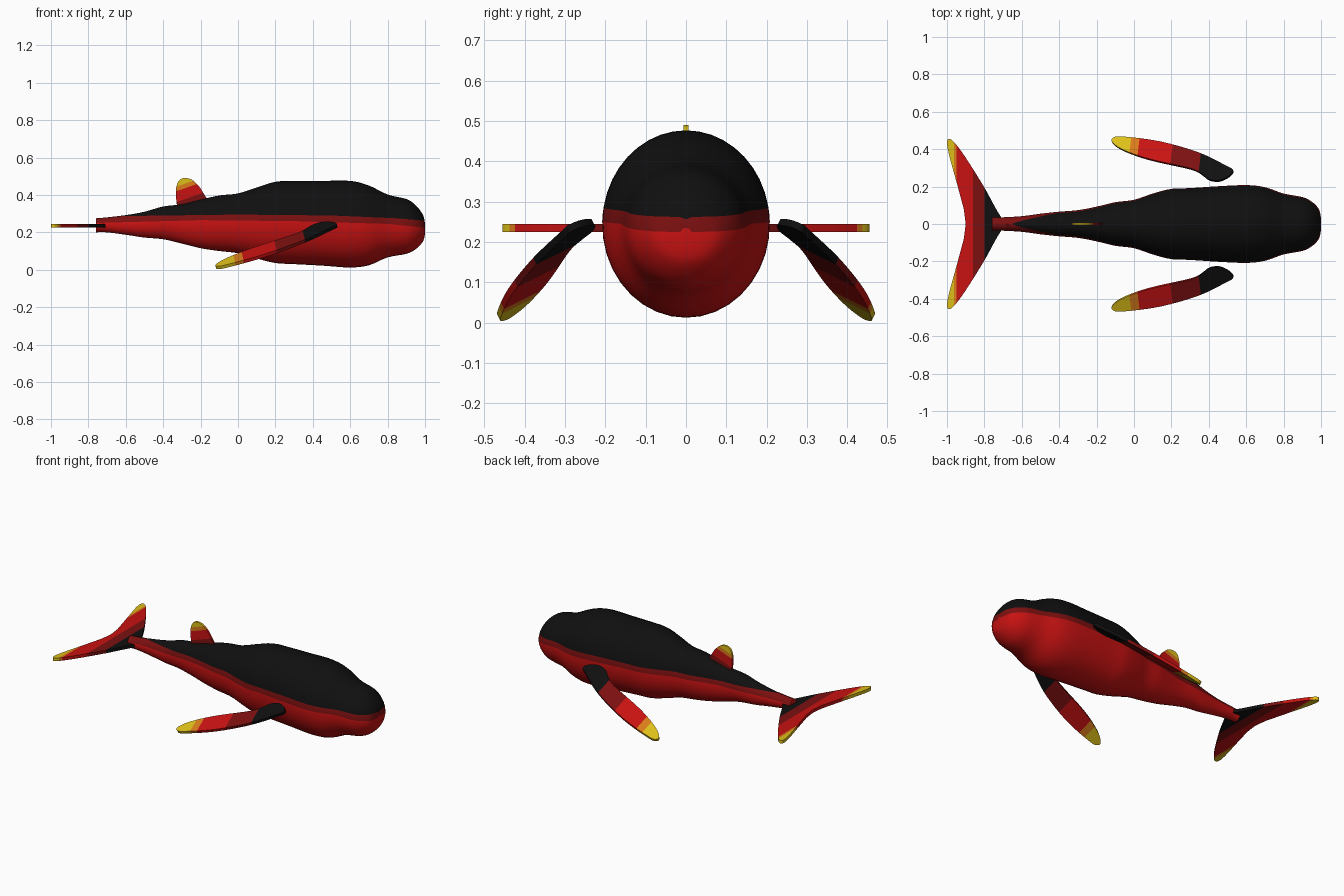
import bpy, bmesh, math
from mathutils import Vector

cube = bpy.data.objects.get("Cube")
if cube:
    bpy.data.objects.remove(cube)


def material(name, rgb):
    m = bpy.data.materials.new(name)
    m.use_nodes = True
    m.diffuse_color = (*rgb, 1)
    bsdf = m.node_tree.nodes["Principled BSDF"]
    bsdf.inputs["Base Color"].default_value = (*rgb, 1)
    bsdf.inputs["Roughness"].default_value = 0.6
    return m


BLACK, DARK, RED, ORANGE, YELLOW = range(5)
MATERIALS = [material("black", (0.005, 0.005, 0.005)),
             material("dark red", (0.2, 0.005, 0.005)),
             material("red", (0.58, 0.006, 0.006)),
             material("orange", (0.7, 0.2, 0.01)),
             material("yellow", (0.72, 0.52, 0.01))]


def spline(keys, steps, closed=False):
    """Smooth curve through tuples of any size (Catmull-Rom)."""
    keys = [Vector(k) for k in keys]
    n, out = len(keys), []

    def key(i):
        return keys[i % n] if closed else keys[max(0, min(n - 1, i))]
    for i in range(n if closed else n - 1):
        a, b, c, d = (key(i + k) for k in (-1, 0, 1, 2))
        for s in range(steps):
            t = s / steps
            out.append(0.5 * (2 * b + (c - a) * t + (2 * a - 5 * b + 4 * c - d) * t ** 2
                              + (3 * b - 3 * c + d - a) * t ** 3))
    return out if closed else out + [keys[-1]]


def lerp_table(table, x):
    for (x0, v0), (x1, v1) in zip(table, table[1:]):
        if x <= x1:
            return v0 + (v1 - v0) * max(0, (x - x0) / (x1 - x0))
    return table[-1][1]


def finish(bm, name):
    bmesh.ops.recalc_face_normals(bm, faces=bm.faces[:])
    mesh = bpy.data.meshes.new(name)
    bm.to_mesh(mesh)
    bm.free()
    for m in MATERIALS:
        mesh.materials.append(m)
    ob = bpy.data.objects.new(name, mesh)
    bpy.context.collection.objects.link(ob)
    bpy.ops.object.select_all(action="DESELECT")
    ob.select_set(True)
    bpy.context.view_layer.objects.active = ob
    bpy.ops.object.shade_smooth_by_angle(angle=math.radians(40))
    return ob


# Body: stations of (x, top, bottom, half width), nose towards +x
STATIONS = [(-.76, .275, .20, .035), (-.7, .28, .2, .036), (-.6, .292, .187, .042),
            (-.5, .31, .172, .055), (-.4, .338, .163, .066), (-.3, .35, .14, .074),
            (-.2, .375, .115, .093), (-.1, .397, .1, .117), (0, .408, .088, .13),
            (.1, .44, .06, .163), (.2, .47, .036, .188), (.3, .475, .03, .192),
            (.45, .475, .022, .202), (.6, .475, .012, .208), (.7, .45, .024, .197),
            (.8, .402, .066, .163), (.9, .378, .085, .144), (.95, .345, .11, .12),
            (.985, .3, .145, .085), (.997, .265, .175, .05), (1, .235, .205, .015)]
BACK_LINE = [(-.76, .285), (0, .295), (.5, .29), (.85, .275), (1, .262)]
BELLY_LINE = [(-.76, .25), (-.2, .265), (.3, .26), (.8, .245), (1, .225)]
ZONES = [(RED, 9), (DARK, 2), (BLACK, 9)]

bm = bmesh.new()
rings = []
for x, top, bottom, half in spline(STATIONS, 4):
    mid, tall = (top + bottom) / 2, (top - bottom) / 2
    # Angles where the painted lines cross this cross-section
    lines = [math.asin(max(-1, min(1, (lerp_table(t, x) - mid) / tall)))
             for t in (BELLY_LINE, BACK_LINE)]
    stops = [-math.pi / 2, *lines, math.pi / 2]
    angles = [a + (b - a) * i / n for (_, n), a, b in zip(ZONES, stops, stops[1:])
              for i in range(n)] + [math.pi / 2]
    side = [(half * math.cos(a), mid + tall * math.sin(a)) for a in angles]
    loop = side + [(-y, z) for y, z in side[-2:0:-1]]
    rings.append([bm.verts.new((x, y, z)) for y, z in loop])

half_colours = [c for c, n in ZONES for _ in range(n)]
colours = half_colours + half_colours[::-1]
for r0, r1 in zip(rings, rings[1:]):
    for i, colour in enumerate(colours):
        j = (i + 1) % len(colours)
        bm.faces.new((r0[i], r0[j], r1[j], r1[i])).material_index = colour
for ring in (rings[0], rings[-1]):
    bm.faces.new(ring).material_index = RED
bmesh.ops.remove_doubles(bm, verts=bm.verts[:], dist=0.0003)
finish(bm, "body")


def fin(name, outline, thickness, direction, bands):
    """Flat fin from a 3D outline, cut into colour bands along a direction.
    bands: (colour, end distance) in order, the last one open."""
    bm = bmesh.new()
    face = bm.faces.new([bm.verts.new(p) for p in outline])
    face.normal_update()
    shift = face.normal * thickness
    extruded = bmesh.ops.extrude_face_region(bm, geom=[face], use_keep_orig=True)
    moved = [v for v in extruded["geom"] if isinstance(v, bmesh.types.BMVert)]
    bmesh.ops.translate(bm, verts=moved, vec=shift)
    bmesh.ops.translate(bm, verts=bm.verts[:], vec=-shift / 2)
    bmesh.ops.triangulate(bm, faces=[f for f in bm.faces if len(f.verts) > 4])
    direction = Vector(direction).normalized()
    for _, end in bands[:-1]:
        bmesh.ops.bisect_plane(bm, geom=bm.verts[:] + bm.edges[:] + bm.faces[:],
                               plane_co=direction * end, plane_no=direction)
    for f in bm.faces:
        d = f.calc_center_median().dot(direction)
        f.material_index = next((c for c, end in bands[:-1] if d < end), bands[-1][0])
    return finish(bm, name)


# Side fins, swept back and drooping
PADDLE = [(.53, .285), (.51, .255), (.455, .23), (.4, .237), (.36, .267), (.3, .295),
          (.08, .345), (-.06, .395), (-.115, .435), (-.11, .457), (-.06, .464),
          (.14, .438), (.35, .378), (.5, .305)]
for label, s in (("left", 1), ("right", -1)):
    points = [(x, s * y, .272 + .21 * x - .518 * y) for x, y in spline(PADDLE, 4, True)]
    fin(label + "_side_fin" if s < 0 else "far_side_fin", points, .018, (-1, s * .12, 0),
        [(BLACK, -.31), (DARK, -.155), (RED, .025), (ORANGE, .07), (YELLOW, 0)])

# Tail flukes
FLUKE = [(-.7, .02), (-.74, .085), (-.8, .195), (-.9, .355), (-.955, .43),
         (-.985, .455), (-.999, .44), (-.99, .375), (-.945, .21), (-.91, .08)]
half = spline(FLUKE, 4)
outline = half + [Vector((-.9, 0))] + [Vector((x, -y)) for x, y in half[::-1]]
fin("tail_flukes", [(x, y, .235) for x, y in outline], .02, (-1, 0, 0),
    [(BLACK, .8), (DARK, .862), (RED, .95), (ORANGE, .962), (YELLOW, 0)])

# Back fin
DORSAL = [(-.325, .33), (-.332, .40), (-.328, .45), (-.31, .482), (-.28, .49),
          (-.245, .48), (-.21, .448), (-.185, .41), (-.165, .375), (-.16, .34)]
fin("back_fin", [(x, 0, z) for x, z in spline(DORSAL, 4)], .013, (-.35, 0, 1),
    [(DARK, .45), (RED, .505), (ORANGE, .528), (YELLOW, 0)])
